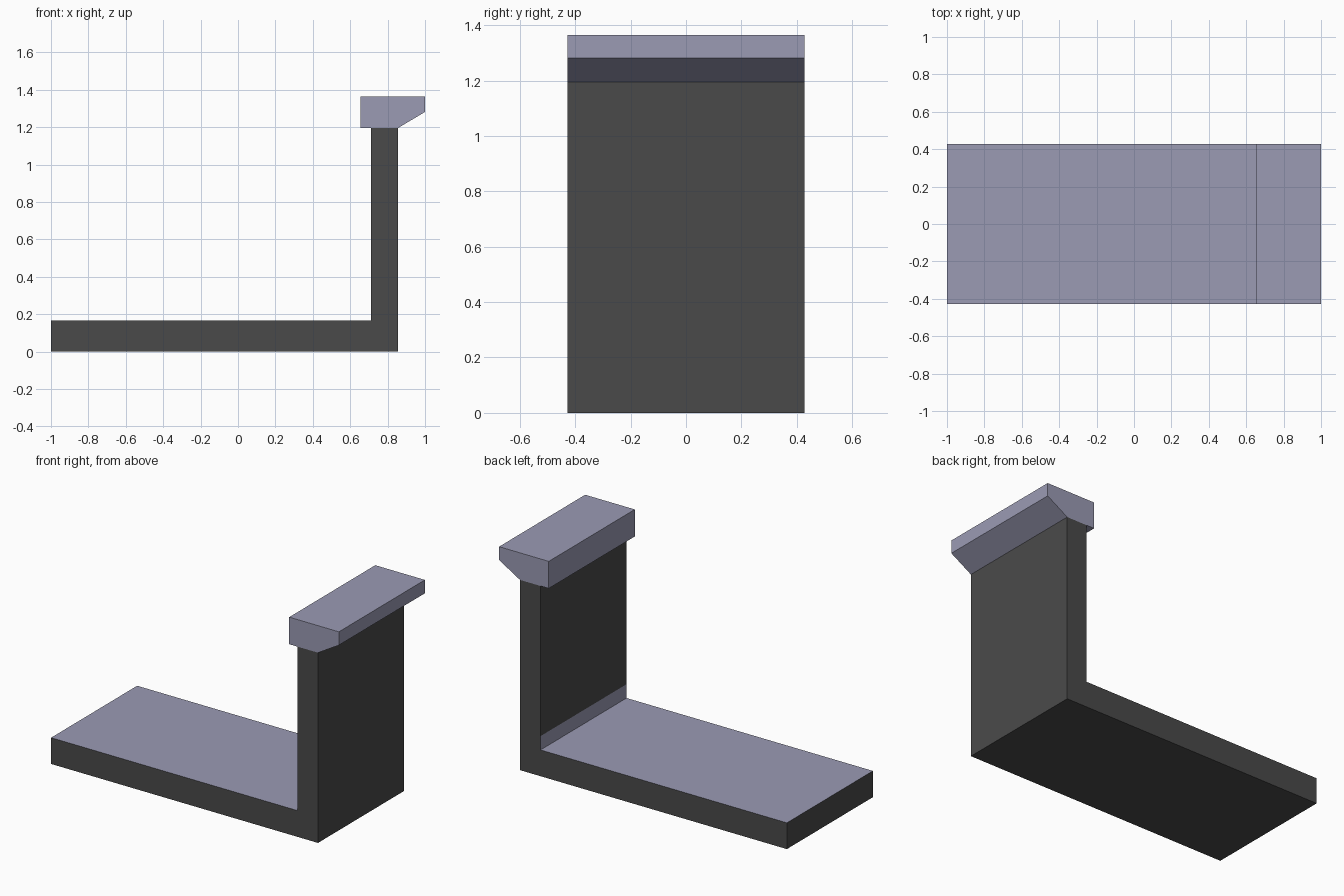
import bpy, bmesh

if "Cube" in bpy.data.objects:
    bpy.data.objects.remove(bpy.data.objects["Cube"])

HALF_DEPTH = 0.427


def material(name, rgb):
    m = bpy.data.materials.new(name)
    m.diffuse_color = (*rgb, 1.0)
    m.use_nodes = True
    m.node_tree.nodes["Principled BSDF"].inputs["Base Color"].default_value = m.diffuse_color
    return m


dark = material("dark grey", (0.0685, 0.0685, 0.0685))
lavender = material("lavender grey", (0.328, 0.328, 0.456))


def extrude_profile(name, points, mats, rule=None):
    """Extrude an x-z outline along y; rule(face) picks the material slot."""
    bm = bmesh.new()
    front = bm.faces.new([bm.verts.new((x, -HALF_DEPTH, z)) for x, z in points])
    ext = bmesh.ops.extrude_face_region(bm, geom=[front], use_keep_orig=True)
    verts = [v for v in ext["geom"] if isinstance(v, bmesh.types.BMVert)]
    bmesh.ops.translate(bm, verts=verts, vec=(0, 2 * HALF_DEPTH, 0))
    bmesh.ops.recalc_face_normals(bm, faces=bm.faces)
    for f in bm.faces:
        f.material_index = rule(f) if rule else 0
    me = bpy.data.meshes.new(name)
    bm.to_mesh(me)
    bm.free()
    for m in mats:
        me.materials.append(m)
    ob = bpy.data.objects.new(name, me)
    bpy.context.collection.objects.link(ob)
    return ob


def floor_and_skirting(face):
    # Upper side of the floor and the low band on the inner wall are light
    c = face.calc_center_median()
    top = face.normal.z > 0.9 and c.z < 0.5
    band = face.normal.x < -0.9 and c.x > 0 and c.z < 0.3
    return 1 if top or band else 0


# L-shaped floor slab and wall, with an extra point for the skirting band
extrude_profile(
    "floor_and_wall",
    [(-1, 0), (0.855, 0), (0.855, 1.195), (0.712, 1.195),
     (0.712, 0.252), (0.712, 0.165), (-1, 0.165)],
    [dark, lavender], floor_and_skirting)

# Coping on top of the wall with a sloped outer underside
extrude_profile(
    "wall_cap",
    [(0.655, 1.195), (0.855, 1.195), (1, 1.281), (1, 1.365), (0.655, 1.365)],
    [lavender])
